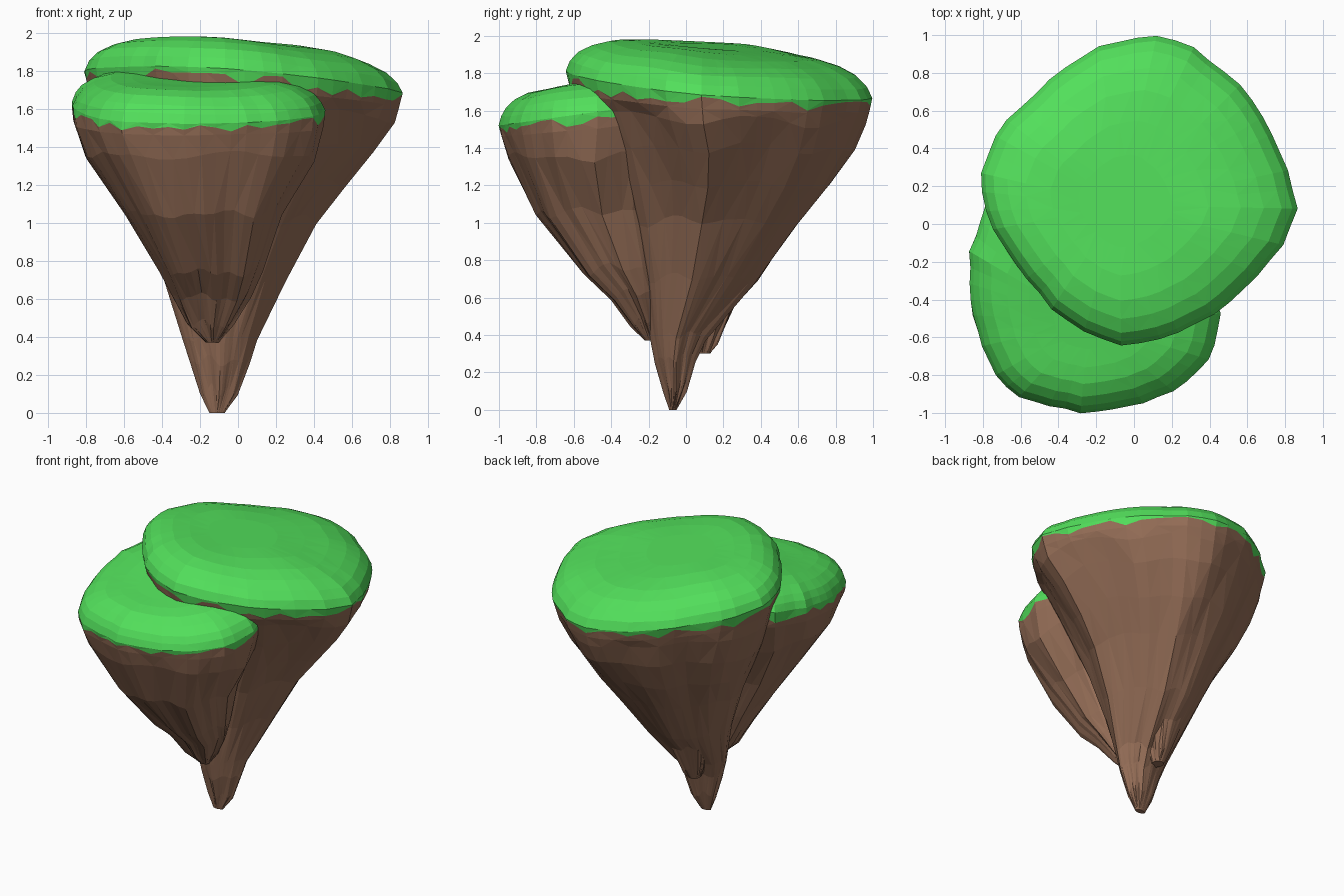
import bpy, math, random
from mathutils import Vector, noise

if "Cube" in bpy.data.objects:
    bpy.data.objects.remove(bpy.data.objects["Cube"])

random.seed(4)
N = 48


def material(name, col):
    m = bpy.data.materials.new(name)
    m.diffuse_color = (*col, 1)
    m.use_nodes = True
    m.node_tree.nodes["Principled BSDF"].inputs["Base Color"].default_value = m.diffuse_color
    return m


GRASS = material("grass", (0.085, 0.74, 0.105))
ROCK = material("rock", (0.3, 0.155, 0.095))


def loft(name, rings, mat, cap_top=False, cap_bottom=False):
    """Skin a stack of rings, listed from top to bottom."""
    verts = [v for r in rings for v in r]
    faces = []
    for k in range(len(rings) - 1):
        a, b = k * N, (k + 1) * N
        for i in range(N):
            j = (i + 1) % N
            if (i + k) % 2:
                faces += [(a + i, b + i, b + j), (a + i, b + j, a + j)]
            else:
                faces += [(a + i, b + i, a + j), (b + i, b + j, a + j)]
    if cap_top:
        faces.append(tuple(range(N)))
    if cap_bottom:
        faces.append(tuple(reversed(range((len(rings) - 1) * N, len(rings) * N))))
    me = bpy.data.meshes.new(name)
    me.from_pydata(verts, [], faces)
    me.materials.append(mat)
    ob = bpy.data.objects.new(name, me)
    bpy.context.collection.objects.link(ob)
    return ob


def resample(poly):
    """Closed outline -> N evenly spaced points, as 0..1 box coordinates."""
    n = len(poly)
    seg = [math.dist(poly[i], poly[(i + 1) % n]) for i in range(n)]
    total, out = sum(seg), []
    for k in range(N):
        d, i = total * k / N, 0
        while d > seg[i]:
            d -= seg[i]
            i += 1
        p, q, t = poly[i], poly[(i + 1) % n], d / seg[i]
        out.append((p[0] + (q[0] - p[0]) * t, p[1] + (q[1] - p[1]) * t))
    xs, ys = [p[0] for p in out], [p[1] for p in out]
    x0, x1, y0, y1 = min(xs), max(xs), min(ys), max(ys)
    return [((x - x0) / (x1 - x0), (y - y0) / (y1 - y0)) for x, y in out]


def body_rings(unit, levels, tilt, z_flat, lump):
    """Fit the outline to each level's box (z, x0, x1, y0, y1); tilt the upper ones."""
    rim_z = levels[0][0]
    rings = []
    for k, (z, x0, x1, y0, y1) in enumerate(levels):
        w = max(0, (z - z_flat) / (rim_z - z_flat))
        cx, cy = (x0 + x1) / 2, (y0 + y1) / 2
        ring = []
        for u, v in unit:
            # broad lumps that run on from ring to ring
            n = noise.noise(Vector((u * 4, v * 4, z * 2.2)))
            s = 1 + (lump * n if k > 1 else random.uniform(-0.007, 0.005))
            x = cx + (x0 + u * (x1 - x0) - cx) * s
            y = cy + (y0 + v * (y1 - y0) - cy) * s
            dz = 0.06 * noise.noise(Vector((u * 5, v * 5, 9 + z))) if 1 < k < len(levels) - 1 else 0
            ring.append(Vector((x, y, z + w * (tilt[0] * x + tilt[1] * y) + dz)))
        rings.append(ring)
    return rings


def island(name, outline, levels, tilt, z_flat, dome, lean):
    unit = resample(outline)
    rings = body_rings(unit, levels, tilt, z_flat, 0.05)
    rim = rings[0]
    centre = sum(rim, Vector()) / N
    # ragged line where the turf ends, shared by turf and rock
    edge = [a.lerp(b, random.uniform(0.1, 0.95)) for a, b in zip(rim, rings[1])]
    low = [b.lerp(c, 0.1) for b, c in zip(rings[1], rings[2])]
    loft(name + "_rock", [edge, low] + rings[2:], ROCK, cap_bottom=True)
    # domed turf, leaning towards its steeper side
    top = []
    for s, h in dome:
        ring = [centre.lerp(p, s) + Vector(lean) * (1 - s) for p in rim]
        top.append([p + Vector((0, 0, h + 0.005 * math.sin(5 * p.x + 9 * p.y))) for p in ring])
    loft(name + "_grass", top + [rim, edge], GRASS, cap_top=True)


# tall rear island
island("upper_island",
       [(.875, .08), (.82, .29), (.72, .52), (.58, .72), (.3, .95), (.1, 1.0), (-.16, .94),
        (-.4, .79), (-.7, .51), (-.81, .22), (-.75, 0), (-.6, -.24), (-.42, -.45),
        (-.22, -.59), (-.03, -.645), (.2, -.59), (.45, -.47), (.66, -.28), (.81, -.09)],
       [(1.755, -.81, .87, -.64, 1.0), (1.67, -.79, .855, -.62, .985),
        (1.59, -.76, .82, -.59, .965), (1.4, -.69, .72, -.49, .90),
        (1.2, -.60, .57, -.40, .77), (1.0, -.50, .42, -.33, .61),
        (.7, -.39, .25, -.25, .39), (.4, -.29, .10, -.19, .12),
        (.28, -.25, .06, -.165, .06), (.12, -.20, .0, -.12, .01),
        (0, -.15, -.07, -.09, -.05)],
       (-.075, -.08), 1.4,
       [(.3, .205), (.5, .2), (.68, .18), (.81, .147), (.91, .105), (.97, .055)],
       (-.1, -.08, 0))

# lower front island
island("lower_island",
       [(.46, -.47), (.38, -.2), (.1, .08), (-.3, .2), (-.62, .2), (-.78, .1), (-.87, -.15),
        (-.86, -.45), (-.8, -.65), (-.72, -.81), (-.6, -.92), (-.25, -1.0), (.05, -.94),
        (.25, -.86), (.41, -.7)],
       [(1.66, -.87, .46, -1.0, .2), (1.57, -.87, .455, -.99, .19),
        (1.35, -.80, .41, -.95, .1), (1.05, -.60, .24, -.80, 0),
        (.75, -.42, .13, -.56, -.05), (.62, -.35, .07, -.41, -.08),
        (.48, -.27, -.02, -.30, -.1), (.37, -.17, -.1, -.22, -.14)],
       (0, .14), 1.35,
       [(.3, .15), (.5, .155), (.68, .15), (.82, .125), (.92, .085), (.97, .045)],
       (0, -.12, 0))

# small rock spur at the back of the root
circle = resample([(math.cos(a * math.tau / 12), math.sin(a * math.tau / 12)) for a in range(12)])
loft("rock_spur",
     body_rings(circle, [(.95, -.33, .15, .0, .54), (.62, -.27, .04, .0, .29),
                         (.38, -.2, -.05, .0, .18), (.3, -.17, -.09, .04, .13)],
                (0, 0), .9, .02), ROCK, cap_top=True, cap_bottom=True)
